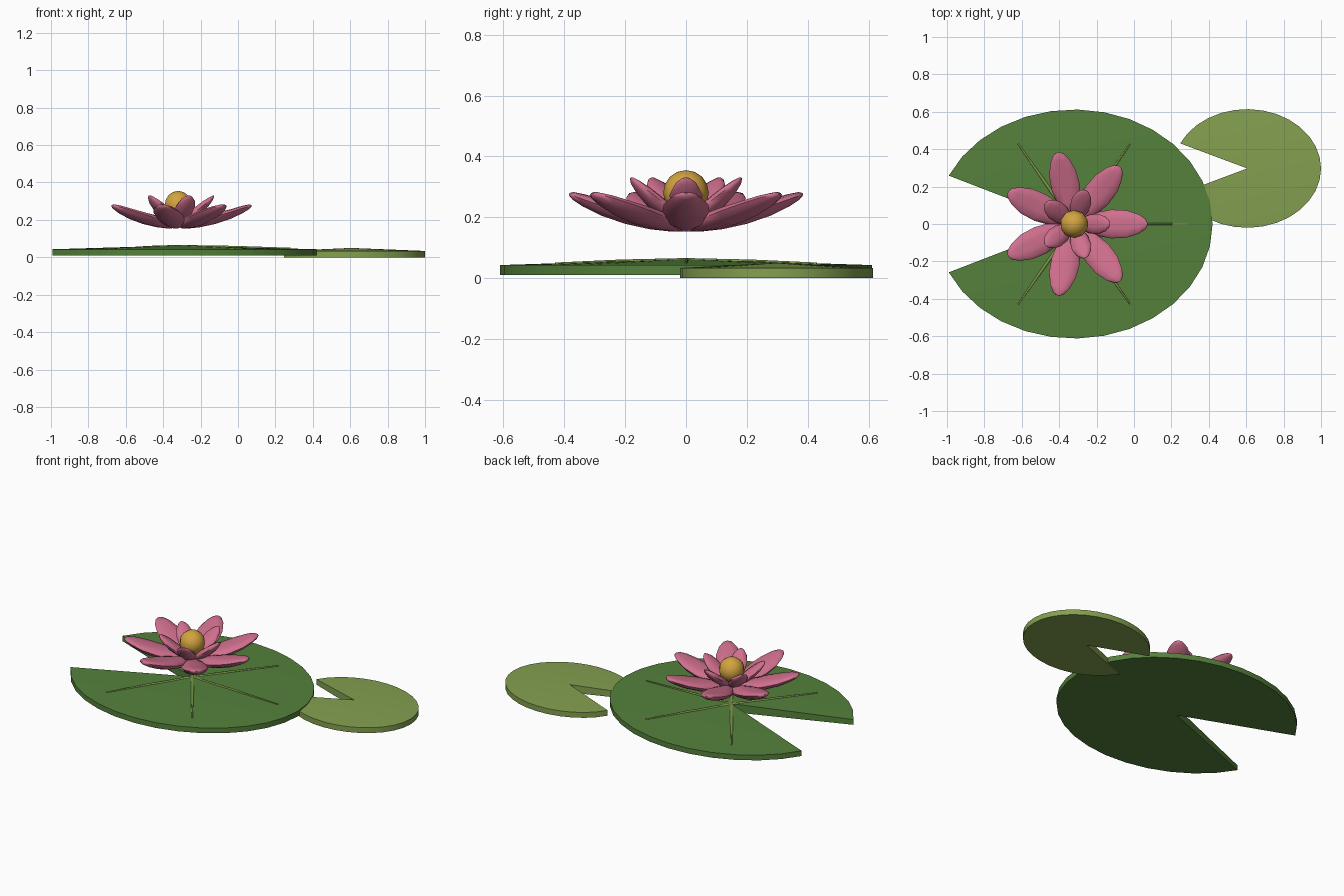
import bpy, bmesh, math
from mathutils import Vector, Matrix

if "Cube" in bpy.data.objects:
    bpy.data.objects.remove(bpy.data.objects["Cube"])


def material(name, color):
    m = bpy.data.materials.new(name)
    m.diffuse_color = (*color, 1)
    m.use_nodes = True
    m.node_tree.nodes["Principled BSDF"].inputs["Base Color"].default_value = m.diffuse_color
    return m


DARK = material("leaf_green", (0.09, 0.22, 0.045))
LIGHT = material("young_leaf_green", (0.23, 0.35, 0.08))
VEIN = material("vein_green", (0.21, 0.31, 0.07))
PINK = material("petal_pink", (0.63, 0.16, 0.27))
GOLD = material("stamen_gold", (0.65, 0.37, 0.05))
CX = -0.32


def finish(name, bm, mat, angle=40):
    bmesh.ops.recalc_face_normals(bm, faces=bm.faces)
    me = bpy.data.meshes.new(name)
    bm.to_mesh(me)
    bm.free()
    me.materials.append(mat)
    ob = bpy.data.objects.new(name, me)
    bpy.context.collection.objects.link(ob)
    bpy.ops.object.select_all(action='DESELECT')
    ob.select_set(True)
    bpy.context.view_layer.objects.active = ob
    bpy.ops.object.shade_smooth_by_angle(angle=math.radians(angle))
    return ob


def pad(name, cx, cy, rx, ry, z0, z_rim, z_mid, mat, segs=28, half_gap=25):
    """Notched oval leaf: gently domed top, flat underside."""
    bm = bmesh.new()
    top_c = bm.verts.new((cx, cy, z_mid))
    bot_c = bm.verts.new((cx, cy, z0))
    a = math.radians(180 - half_gap)
    top, bot = [], []
    for i in range(segs + 1):
        t = -a + 2 * a * i / segs
        x, y = cx + rx * math.cos(t), cy + ry * math.sin(t)
        top.append(bm.verts.new((x, y, z_rim)))
        bot.append(bm.verts.new((x, y, z0)))
    for i in range(segs):
        bm.faces.new((top_c, top[i], top[i + 1]))
        bm.faces.new((bot_c, bot[i + 1], bot[i]))
        bm.faces.new((top[i], bot[i], bot[i + 1], top[i + 1]))
    for i in (0, -1):
        bm.faces.new((top_c, top[i], bot[i], bot_c))
    return finish(name, bm, mat)


def loft(stations, sides):
    """Closed tube along x from (r, z, half_width, half_thickness, edge_lift)."""
    bm = bmesh.new()
    rings = []
    for r, z, w, h, lift in stations:
        ring = []
        for k in range(sides):
            t = 2 * math.pi * k / sides
            c, s = math.cos(t), math.sin(t)
            ring.append(bm.verts.new((r, w * c, z + h * s + lift * c * c)))
        rings.append(ring)
    for a, b in zip(rings, rings[1:]):
        for k in range(sides):
            n = (k + 1) % sides
            bm.faces.new((a[k], a[n], b[n], b[k]))
    bm.faces.new(rings[0])
    bm.faces.new(rings[-1])
    return bm


def place(name, stations, sides, turn, mat, stretch=1.0):
    bm = loft(stations, sides)
    m = (Matrix.Translation(Vector((CX, 0, 0)))
         @ Matrix.Diagonal((stretch, 1, 1, 1)) @ Matrix.Rotation(turn, 4, 'Z'))
    bm.transform(m)
    return finish(name, bm, mat, 60)


# leaves
pad("large_pad", CX, 0, 0.74, 0.612, 0.01, 0.043, 0.063, DARK)
pad("small_pad", 0.605, 0.297, 0.395, 0.317, 0.0, 0.034, 0.05, LIGHT)

# raised veins on the large pad
vein = [(0.0, 0.06, 0.009, 0.007, 0), (0.25, 0.056, 0.007, 0.006, 0),
        (0.496, 0.047, 0.003, 0.005, 0)]
for i, deg in enumerate((0, 60, 120, -120, -60)):
    place(f"vein_{i + 1}", vein, 6, math.radians(deg), VEIN, 1.21)

# outer ring of seven petals
outer = [(0.01, 0.172, 0.012, 0.010, 0), (0.05, 0.178, 0.035, 0.026, 0),
         (0.12, 0.190, 0.063, 0.031, 0.006), (0.20, 0.207, 0.077, 0.031, 0.012),
         (0.28, 0.230, 0.073, 0.027, 0.012), (0.345, 0.255, 0.052, 0.021, 0.008),
         (0.38, 0.270, 0.029, 0.013, 0.003), (0.392, 0.275, 0.010, 0.005, 0)]
for i in range(7):
    place(f"outer_petal_{i + 1}", outer, 10, 2 * math.pi * i / 7, PINK)

# inner ring of five upright petals
inner = [(0.01, 0.190, 0.010, 0.010, 0), (0.04, 0.205, 0.032, 0.025, 0),
         (0.085, 0.235, 0.051, 0.031, 0.004), (0.13, 0.268, 0.054, 0.031, 0.006),
         (0.165, 0.298, 0.040, 0.023, 0.004), (0.185, 0.318, 0.021, 0.013, 0),
         (0.191, 0.326, 0.007, 0.005, 0)]
for i in range(5):
    place(f"inner_petal_{i + 1}", inner, 10, 2 * math.pi * i / 5, PINK)

# golden flower centre
bm = bmesh.new()
bmesh.ops.create_uvsphere(bm, u_segments=10, v_segments=8, radius=0.075,
                          matrix=Matrix.Translation((CX, 0, 0.28)))
finish("flower_centre", bm, GOLD, 60)
